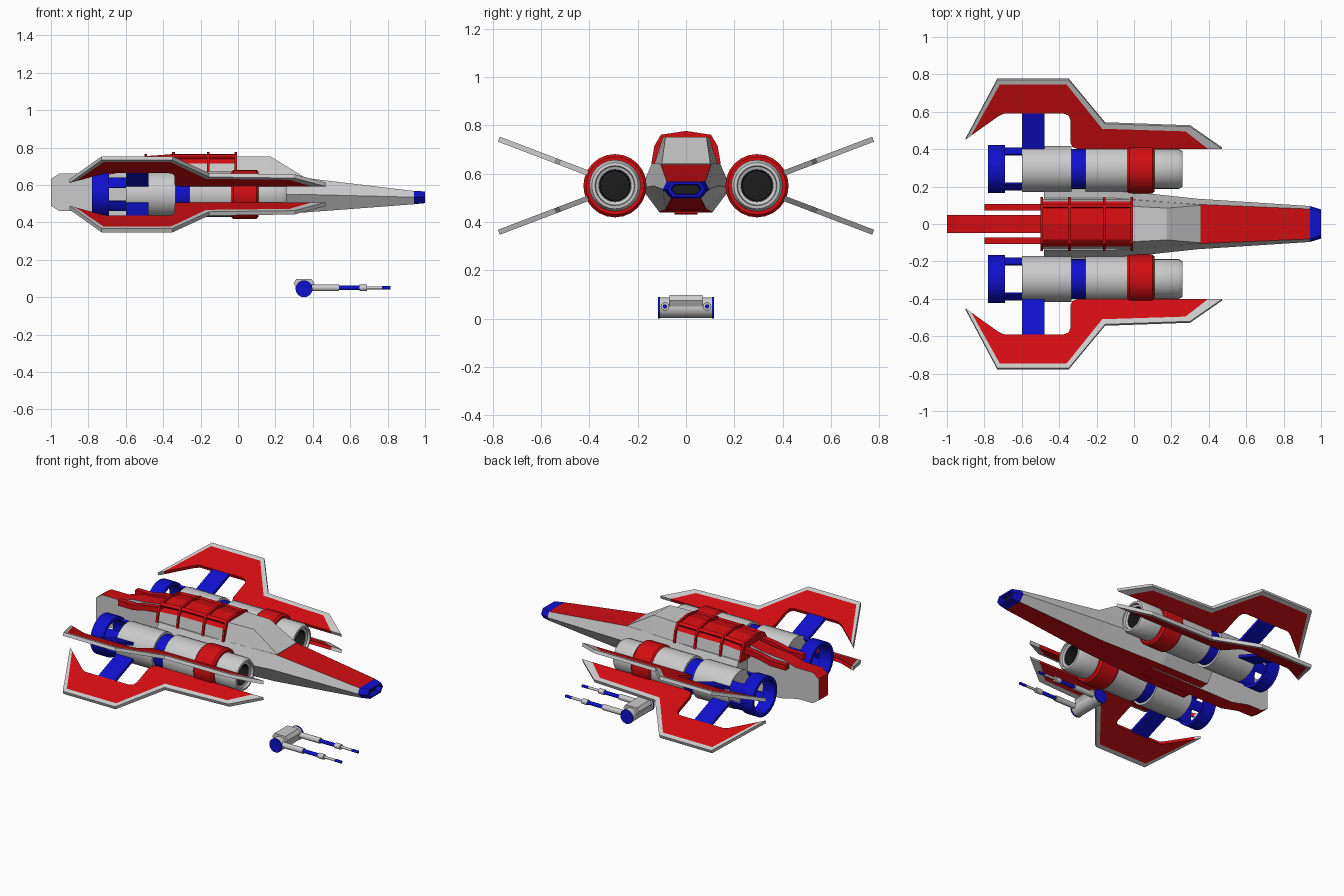
import bpy, bmesh
from math import sin, cos, pi, radians

cube = bpy.data.objects.get("Cube")
if cube:
    bpy.data.objects.remove(cube)


def material(name, rgb):
    m = bpy.data.materials.new(name)
    m.use_nodes = True
    m.diffuse_color = (*rgb, 1)
    m.node_tree.nodes["Principled BSDF"].inputs["Base Color"].default_value = (*rgb, 1)
    return m


GREY = material("light_grey", (0.6, 0.6, 0.6))
RED = material("red", (0.65, 0.004, 0.006))
BLUE = material("blue", (0.005, 0.005, 0.62))
DARK = material("dark_grey", (0.012, 0.012, 0.012))


def finish(name, bm, mats, rule=None, smooth=False):
    """Turn a bmesh into an object; rule(face) picks the material slot."""
    bmesh.ops.recalc_face_normals(bm, faces=bm.faces)
    bm.normal_update()
    if rule:
        for f in bm.faces:
            f.material_index = rule(f)
    me = bpy.data.meshes.new(name)
    bm.to_mesh(me)
    bm.free()
    for m in mats:
        me.materials.append(m)
    ob = bpy.data.objects.new(name, me)
    bpy.context.collection.objects.link(ob)
    if smooth:
        bpy.ops.object.select_all(action='DESELECT')
        ob.select_set(True)
        bpy.context.view_layer.objects.active = ob
        bpy.ops.object.shade_smooth_by_angle(angle=radians(35))
    return ob


def rings(name, loops, mats, rule=None, smooth=False, cyclic=False):
    """Skin a list of matching point rings, capping the ends."""
    bm = bmesh.new()
    vs = [[bm.verts.new(p) for p in lp] for lp in loops]
    n = len(vs[0])
    pairs = list(zip(vs, vs[1:])) + ([(vs[-1], vs[0])] if cyclic else [])
    for a, b in pairs:
        for i in range(n):
            j = (i + 1) % n
            bm.faces.new((a[i], a[j], b[j], b[i]))
    if not cyclic:
        bm.faces.new(vs[0])
        bm.faces.new(vs[-1])
    return finish(name, bm, mats, rule, smooth)


def prism(name, outline, w0, w1, place, mats, rule=None):
    """Extrude a flat outline from w0 to w1; place maps (u, v, w) to space."""
    return rings(name, [[place(u, v, w) for u, v in outline] for w in (w0, w1)], mats, rule)


def lathe(name, profile, mat, cy, cz, n=24, cyclic=False):
    """Turn an (x, radius) profile about an axis along x."""
    loops = [[(x, cy + r * cos(2 * pi * i / n), cz + r * sin(2 * pi * i / n))
              for i in range(n)] for x, r in profile]
    return rings(name, loops, [mat], None, True, cyclic)


def hexagon(x, wt, zt, wm, zm, wb, zb):
    return [(x, -wt, zt), (x, wt, zt), (x, wm, zm), (x, wb, zb), (x, -wb, zb), (x, -wm, zm)]


def side_view(u, v, w):
    return (u, w, v)


# Fuselage: red belly and red nose top
NOSE_BASE = hexagon(0.94, 0.08, 0.568, 0.096, 0.535, 0.062, 0.497)


def fuselage_rule(f):
    c = f.calc_center_median()
    return int(f.normal.z < -0.9 or (f.normal.z > 0.9 and c.x > 0.34))


rings("fuselage", [hexagon(-0.48, 0.14, 0.645, 0.185, 0.54, 0.11, 0.44),
                   hexagon(-0.13, 0.14, 0.645, 0.185, 0.54, 0.11, 0.44),
                   hexagon(0.34, 0.105, 0.64, 0.135, 0.55, 0.085, 0.452),
                   NOSE_BASE], [GREY, RED], fuselage_rule)

# Nose cap with a recessed opening
rings("nose_cap", [NOSE_BASE,
                   hexagon(1.0, 0.06, 0.566, 0.078, 0.535, 0.055, 0.503),
                   hexagon(1.0, 0.05, 0.556, 0.064, 0.535, 0.045, 0.513),
                   hexagon(0.97, 0.045, 0.553, 0.058, 0.535, 0.04, 0.516)],
      [BLUE, DARK], lambda f: int(abs(f.calc_center_median().x - 0.97) < 0.001
                                  and abs(f.normal.x) > 0.99))

# Cockpit
rings("cockpit", [[(x, -b, z0), (x, -t, z1), (x, t, z1), (x, b, z0)]
                  for x, b, t, z0, z1 in ((-0.02, 0.135, 0.095, 0.63, 0.752),
                                          (0.175, 0.12, 0.085, 0.63, 0.752),
                                          (0.355, 0.105, 0.1, 0.63, 0.642))], [GREY])


# Canopy housing with red roof and ribs
def arch(x, g, dz=0.0):
    half = [(0.133 + g, 0.64), (0.12 + g, 0.715 + dz), (0.093 + g, 0.75 + g + dz)]
    return ([(x, -y, z) for y, z in half] + [(x, 0, 0.766 + g + dz)]
            + [(x, y, z) for y, z in reversed(half)])


rings("canopy_housing", [arch(-0.49, 0, -0.012), arch(-0.34, 0), arch(-0.01, 0)],
      [GREY, RED], lambda f: int(f.normal.z > 0.6))
for x in (-0.493, -0.345, -0.16, -0.012):
    dz = -0.012 if x < -0.4 else 0
    rings("canopy_rib", [arch(x - 0.007, 0.011, dz), arch(x + 0.007, 0.011, dz)], [RED])
for s in (-1, 1):
    rings("canopy_rail", [[(x, s * 0.108, z), (x, s * 0.092, z + 0.014),
                           (x, s * 0.085, z), (x, s * 0.1, z - 0.015)]
                          for x, z in ((-0.49, 0.741), (-0.34, 0.75), (-0.01, 0.75))], [RED])

# Tail boom: grey sides, red edge all round
prism("tail_boom", [(-1, 0.632), (-0.955, 0.662), (-0.83, 0.662), (-0.74, 0.69), (-0.62, 0.7),
                    (-0.47, 0.725), (-0.1, 0.6), (-0.1, 0.435), (-0.72, 0.43),
                    (-0.85, 0.46), (-0.955, 0.46), (-1, 0.49)],
      -0.048, 0.048, side_view, [GREY, RED], lambda f: int(abs(f.normal.y) < 0.9))

# Bent rear rails beside the boom
for s in (-1, 1):
    prism("rear_rail", [(-0.8, 0.655), (-0.69, 0.655), (-0.6, 0.675), (-0.47, 0.69),
                        (-0.47, 0.725), (-0.6, 0.71), (-0.69, 0.69), (-0.8, 0.69)],
          s * 0.073, s * 0.107, side_view, [RED])

# Engines
EY, EZ = 0.294, 0.55
SECTIONS = (
    ("engine_rear", GREY, [(-0.6, 0.122), (-0.335, 0.122)]),
    ("engine_band", BLUE, [(-0.34, 0.107), (-0.255, 0.107)]),
    ("engine_middle", GREY, [(-0.26, 0.122), (-0.03, 0.122)]),
    ("engine_collar", RED, [(-0.037, 0.12), (-0.025, 0.131), (0.098, 0.131), (0.11, 0.12)]),
    ("engine_intake", GREY, [(0.1, 0.107), (0.238, 0.107), (0.258, 0.096), (0.26, 0.083),
                             (0.245, 0.08), (0.24, 0.067), (0.17, 0.064)]),
    ("intake_core", DARK, [(0.168, 0.063), (0.176, 0.063), (0.18, 0.02)]),
    ("intake_lining", DARK, [(0.175, 0.0625), (0.238, 0.0655), (0.238, 0.064), (0.175, 0.061)]),
    ("exhaust_ring", BLUE, [(-0.78, 0.128), (-0.69, 0.128), (-0.69, 0.108), (-0.78, 0.108)]),
)
for s in (-1, 1):
    for name, mat, profile in SECTIONS:
        lathe(name, profile, mat, s * EY, EZ, cyclic=name in ("exhaust_ring", "intake_lining"))
    # Four curved struts hold the exhaust ring
    for sy in (-1, 1):
        for sz in (-1, 1):
            angles = [radians(a) for a in (18, 28, 38, 48)]
            arc = [(r * cos(a), r * sin(a)) for r, seq in
                   ((0.12, angles), (0.106, angles[::-1])) for a in seq]
            prism("exhaust_strut", arc, -0.7, -0.595,
                  lambda u, v, w: (w, s * EY + sy * u, EZ + sz * v), [BLUE])

# Wings: red panel, grey outer border and blue pylon, four times
OUTER = [(-0.9, 0.455), (-0.73, 0.775), (-0.35, 0.775), (-0.155, 0.54), (0.3, 0.524), (0.47, 0.406)]
SEAM = [(-0.87, 0.477), (-0.718, 0.749), (-0.36, 0.749), (-0.17, 0.513), (0.275, 0.499), (0.395, 0.406)]
INNER = [(-0.305, 0.406), (-0.33, 0.416), (-0.34, 0.44), (-0.34, 0.56), (-0.35, 0.584),
         (-0.375, 0.594), (-0.695, 0.594), (-0.725, 0.58)]
for sy in (-1, 1):
    for sz in (-1, 1):
        def on_wing(u, v, w):
            return (u, sy * (v - 0.36 * w), EZ + sz * (0.054 + 0.38 * (v - 0.41) + 0.93 * w))
        prism("wing_border", OUTER + SEAM[::-1], -0.011, 0.011, on_wing, [GREY])
        prism("wing_panel", SEAM + INNER, -0.011, 0.011, on_wing, [RED])
        prism("wing_pylon", [(-0.6, 0.37), (-0.6, 0.6), (-0.478, 0.6), (-0.478, 0.37)],
              -0.009, 0.009, on_wing, [BLUE])


# Detached twin gun below
def drum(name, r, y0, y1, mat):
    ring = [(0.353 + r * cos(2 * pi * i / 24), 0.045 + r * sin(2 * pi * i / 24)) for i in range(24)]
    ob = rings(name, [[(u, y, v) for u, v in ring] for y in (y0, y1)], [mat], None, True)
    return ob


drum("gun_drum", 0.043, -0.108, 0.108, GREY)
for s in (-1, 1):
    drum("gun_end_cap", 0.045, s * 0.107, s * 0.115, BLUE)
    for name, mat, x0, x1, r in (("barrel_sleeve", GREY, 0.37, 0.54, 0.018),
                                 ("barrel_tube", BLUE, 0.54, 0.65, 0.012),
                                 ("barrel_collar", GREY, 0.65, 0.69, 0.017),
                                 ("barrel_muzzle", GREY, 0.69, 0.77, 0.008),
                                 ("barrel_tip", BLUE, 0.77, 0.815, 0.009)):
        lathe(name, [(x0, r), (x1, r)], mat, s * 0.087, 0.05, 12)
prism("gun_housing", [(0.297, 0.075), (0.312, 0.098), (0.392, 0.098), (0.408, 0.075),
                      (0.395, 0.05), (0.31, 0.05)], -0.068, 0.068, side_view, [GREY])
